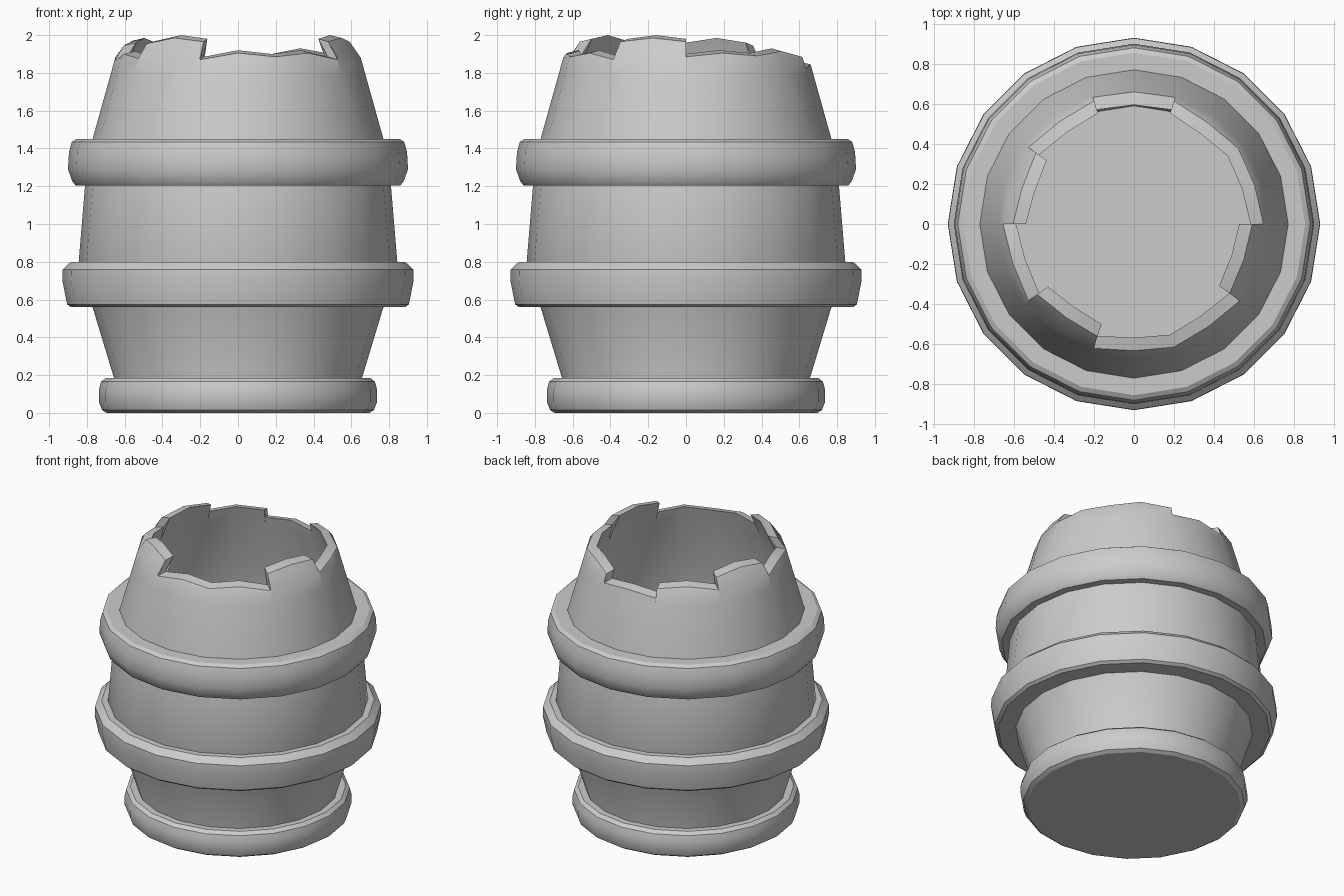
import bpy, bmesh
from math import cos, sin, radians

if "Cube" in bpy.data.objects:
    bpy.data.objects.remove(bpy.data.objects["Cube"])

SIDES = 20
STEP = 360 / SIDES


def point(r, z, i):
    a = radians(i * STEP)
    return (r * cos(a), r * sin(a), z)


def ring(bm, r, z):
    return [bm.verts.new(point(r, z, i)) for i in range(SIDES)]


def bridge(bm, a, b):
    for i in range(SIDES):
        j = (i + 1) % SIDES
        bm.faces.new((a[i], a[j], b[j], b[i]))


def finish(bm, name):
    bmesh.ops.recalc_face_normals(bm, faces=bm.faces)
    me = bpy.data.meshes.new(name)
    bm.to_mesh(me)
    bm.free()
    ob = bpy.data.objects.new(name, me)
    bpy.context.collection.objects.link(ob)
    bpy.context.view_layer.objects.active = ob
    ob.select_set(True)
    bpy.ops.object.shade_smooth_by_angle(angle=radians(30))
    ob.select_set(False)


# Barrel body: hollow wall with floor
bm = bmesh.new()
outer = [(.65, 0), (.655, .18), (.77, .56), (.845, .78), (.81, 1.2),
         (.77, 1.45), (.675, 1.79)]
inner = [(.59, .06), (.70, .56), (.77, .78), (.74, 1.2), (.70, 1.45), (.61, 1.79)]
out_rings = [ring(bm, *p) for p in outer]
in_rings = [ring(bm, *p) for p in inner]
for rings in (out_rings, in_rings):
    for a, b in zip(rings, rings[1:]):
        bridge(bm, a, b)
bm.faces.new(out_rings[0])
bm.faces.new(in_rings[0])


# Broken rim: groups of staves ending at different heights
def wall_radius(z):
    return .65 - (.7 if z > 1.88 else .28) * (z - 1.88)


staves = [(1.90, 1.92, 1.905, 1.93, 1.90), (1.84, 1.86, 1.84), (1.90, 1.92, 1.89),
          (1.96, 1.985, 1.96), (1.88, 1.915, 1.89), (1.97, 2.0, 1.98),
          (1.885, 1.92, 1.90, 1.92, 1.885), (1.98, 2.0, 1.98)]
k = 0
ends = []
for heights in staves:
    cols = []
    for n, h in enumerate(heights):
        i = (k + n) % SIDES
        zo = h - .015
        zm = min(1.88, zo - .01)
        ro = wall_radius(zo)
        top = [bm.verts.new(point(r, z, i)) for r, z in
               ((wall_radius(zm), zm), (ro, zo), (ro - .065, h))]
        cols.append([out_rings[-1][i]] + top + [in_rings[-1][i]])
    for a, b in zip(cols, cols[1:]):
        for s in range(4):
            bm.faces.new((a[s], b[s], b[s + 1], a[s + 1]))
    ends.append((cols[0], cols[-1]))
    k += len(heights) - 1
# Step faces between neighbouring groups
for n, (first, last) in enumerate(ends):
    nxt = ends[(n + 1) % len(ends)][0]
    bm.faces.new((last[2], nxt[2], nxt[3], last[3]))
finish(bm, "barrel_body")

# Hoops: profile closed inside the wall
hoops = {
    "bottom_hoop": [(.64, 0), (.695, 0), (.72, .015), (.737, .06), (.737, .12),
                    (.725, .165), (.70, .185), (.64, .185)],
    "middle_hoop": [(.75, .56), (.885, .56), (.905, .575), (.93, .70), (.928, .76),
                    (.885, .80), (.81, .80)],
    "upper_hoop": [(.78, 1.205), (.86, 1.205), (.877, 1.225), (.90, 1.29), (.895, 1.38),
                   (.88, 1.435), (.855, 1.45), (.745, 1.45)],
}
for name, profile in hoops.items():
    bm = bmesh.new()
    rings = [ring(bm, *p) for p in profile]
    for a, b in zip(rings, rings[1:] + rings[:1]):
        bridge(bm, a, b)
    finish(bm, name)
